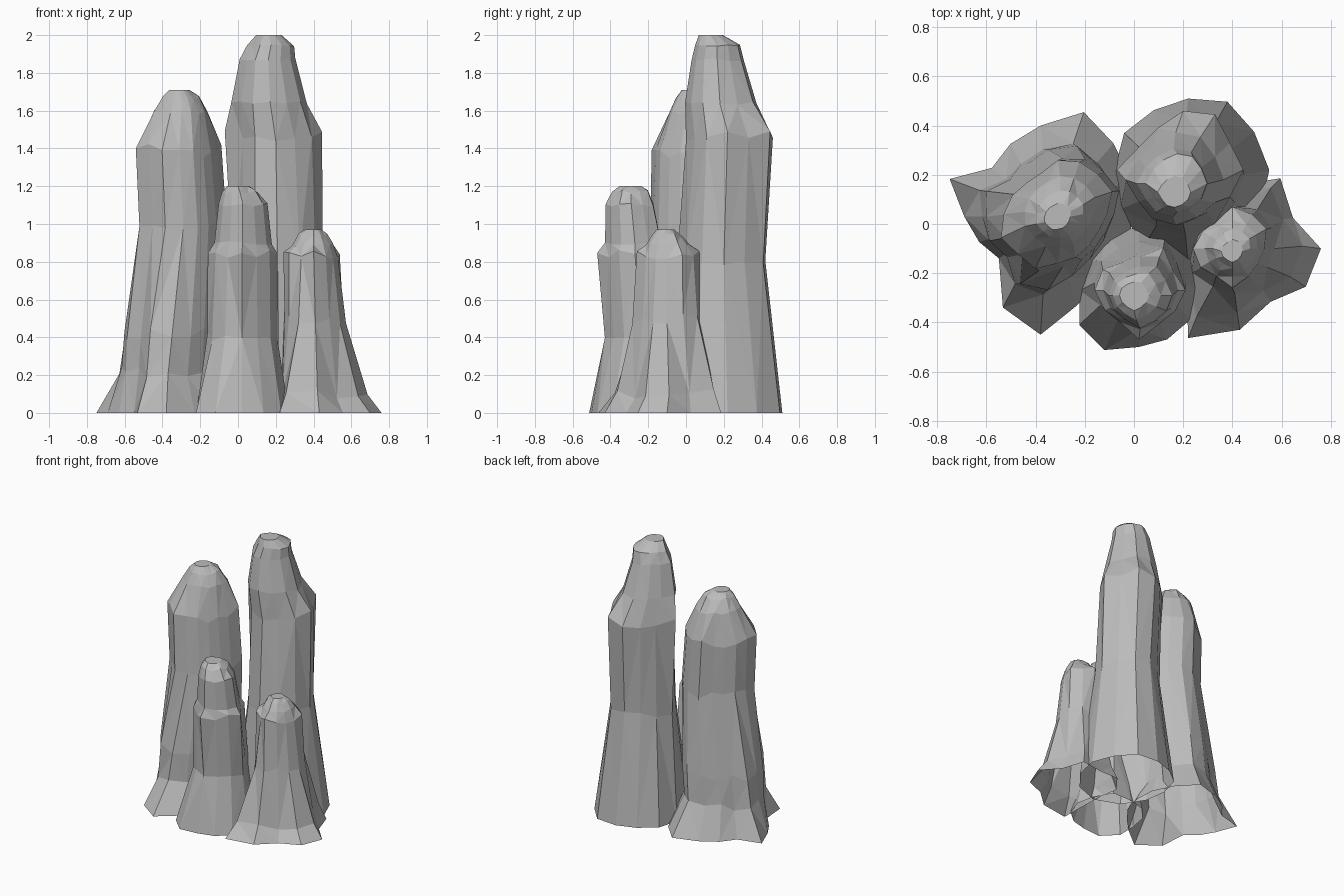
import bpy, bmesh, math, random

cube = bpy.data.objects.get("Cube")
if cube:
    bpy.data.objects.remove(cube, do_unlink=True)


def make_material(name, colour):
    material = bpy.data.materials.new(name)
    material.use_nodes = True
    material.diffuse_color = colour
    shader = next(n for n in material.node_tree.nodes if n.type == "BSDF_PRINCIPLED")
    shader.inputs["Base Color"].default_value = colour
    shader.inputs["Roughness"].default_value = 0.9
    return material


stone = make_material("grey stone", (0.5, 0.5, 0.5, 1))


def outline_point(centre_x, centre_y, radius, index, count):
    angle = math.tau * index / count
    return (centre_x + radius * math.cos(angle),
            centre_y + radius * math.sin(angle))


def rock_pillar(name, foot, shoulder, rings, ledge, seed):
    """Loft a faceted pillar, open underneath, blending the foot outline into
    the shoulder outline. Each ring is (z, centre x, centre y, scale, blend).
    The ring numbered ledge gets an uneven height, for a chipped edge."""
    rng = random.Random(seed)
    mesh = bmesh.new()
    count = len(foot)
    average = sum(shoulder) / count
    loops = []
    for number, (z, centre_x, centre_y, scale, blend) in enumerate(rings):
        loop = []
        for index in range(count):
            radius = foot[index] * (1 - blend) + shoulder[index] * blend
            height = z
            if number == ledge:
                # Jutting corners end in a raised shelf
                height += (shoulder[index] - average) * 0.7 + rng.uniform(-0.02, 0.02)
            elif number > ledge:
                # The crown above the shelf is rounder
                radius = (radius + average) / 2
                if number < len(rings) - 1:
                    height += rng.uniform(-0.01, 0.01)
            elif number > 0:
                height += rng.uniform(-0.03, 0.03)
            x, y = outline_point(centre_x, centre_y, radius * scale, index, count)
            loop.append(mesh.verts.new((x, y, height)))
        loops.append(loop)

    # Walls between neighbouring rings, then the flat crown
    for lower, upper in zip(loops, loops[1:]):
        for index in range(count):
            after = (index + 1) % count
            mesh.faces.new((lower[index], lower[after], upper[after], upper[index]))
    mesh.faces.new(loops[-1])

    # Break warped walls into flat facets
    bmesh.ops.triangulate(mesh, faces=mesh.faces[:-1], quad_method="SHORT_EDGE")
    bmesh.ops.recalc_face_normals(mesh, faces=mesh.faces)

    data = bpy.data.meshes.new(name)
    mesh.to_mesh(data)
    mesh.free()
    data.materials.append(stone)
    pillar = bpy.data.objects.new(name, data)
    bpy.context.scene.collection.objects.link(pillar)
    return pillar


# Tallest pillar, at the back on the left
rock_pillar(
    "tall_back_pillar",
    foot=[.33, .31, .32, .29, .28, .3, .3, .32, .36, .38, .36, .34],
    shoulder=[.245, .22, .26, .24, .2, .2, .27, .2, .22, .22, .2, .22],
    rings=[(0, .22, .22, 1, 0),
           (.8, .21, .2, .83, .5),
           (1.46, .2, .22, 1, 1),
           (1.64, .17, .18, .83, 1),
           (1.87, .16, .165, .61, 1),
           (1.94, .175, .165, .52, 1),
           (2, .165, .13, .28, 1)],
    ledge=2, seed=3)

# Second pillar, with a spiky spreading foot
rock_pillar(
    "side_pillar",
    foot=[.38, .4, .42, .46, .37, .32, .28, .4,
          .31, .27, .24, .4, .48, .39, .36, .37],
    shoulder=[.2, .24, .23, .23, .22, .18, .18, .2,
              .22, .25, .23, .24, .2, .19, .18, .18],
    rings=[(0, -.38, .03, 1, 0),
           (.21, -.37, .03, .93, .5),
           (.42, -.35, .03, 1, .65),
           (1, -.29, .04, 1, .95),
           (1.39, -.31, .04, 1, 1),
           (1.59, -.3, .05, .67, 1),
           (1.67, -.3, .04, .45, 1),
           (1.71, -.31, .03, .25, 1)],
    ledge=4, seed=5)

# Short pillar in front
rock_pillar(
    "front_pillar",
    foot=[.25, .26, .3, .26, .26, .25, .24, .28, .28, .23, .23, .24],
    shoulder=[.19, .16, .2, .15, .14, .17, .18, .16, .15, .2, .16, .17],
    rings=[(0, .02, -.27, 1, 0),
           (.4, .02, -.24, .9, .65),
           (.84, .02, -.27, 1, 1),
           (.9, .025, -.27, .86, 1),
           (1.1, .025, -.29, .73, 1),
           (1.17, .01, -.29, .55, 1),
           (1.2, 0, -.29, .34, 1)],
    ledge=2, seed=8)

# Shortest pillar, at the front left corner
rock_pillar(
    "corner_pillar",
    foot=[.33, .25, .33, .26, .3, .28, .22, .25, .42, .33, .25, .31],
    shoulder=[.13, .16, .16, .17, .13, .14, .16, .15, .13, .16, .13, .12],
    rings=[(0, .43, -.1, 1, 0),
           (.1, .42, -.09, .95, .25),
           (.5, .41, -.1, .95, .8),
           (.84, .4, -.1, 1, 1),
           (.89, .4, -.1, .74, 1),
           (.94, .4, -.1, .52, 1),
           (.97, .4, -.11, .3, 1)],
    ledge=3, seed=11)
